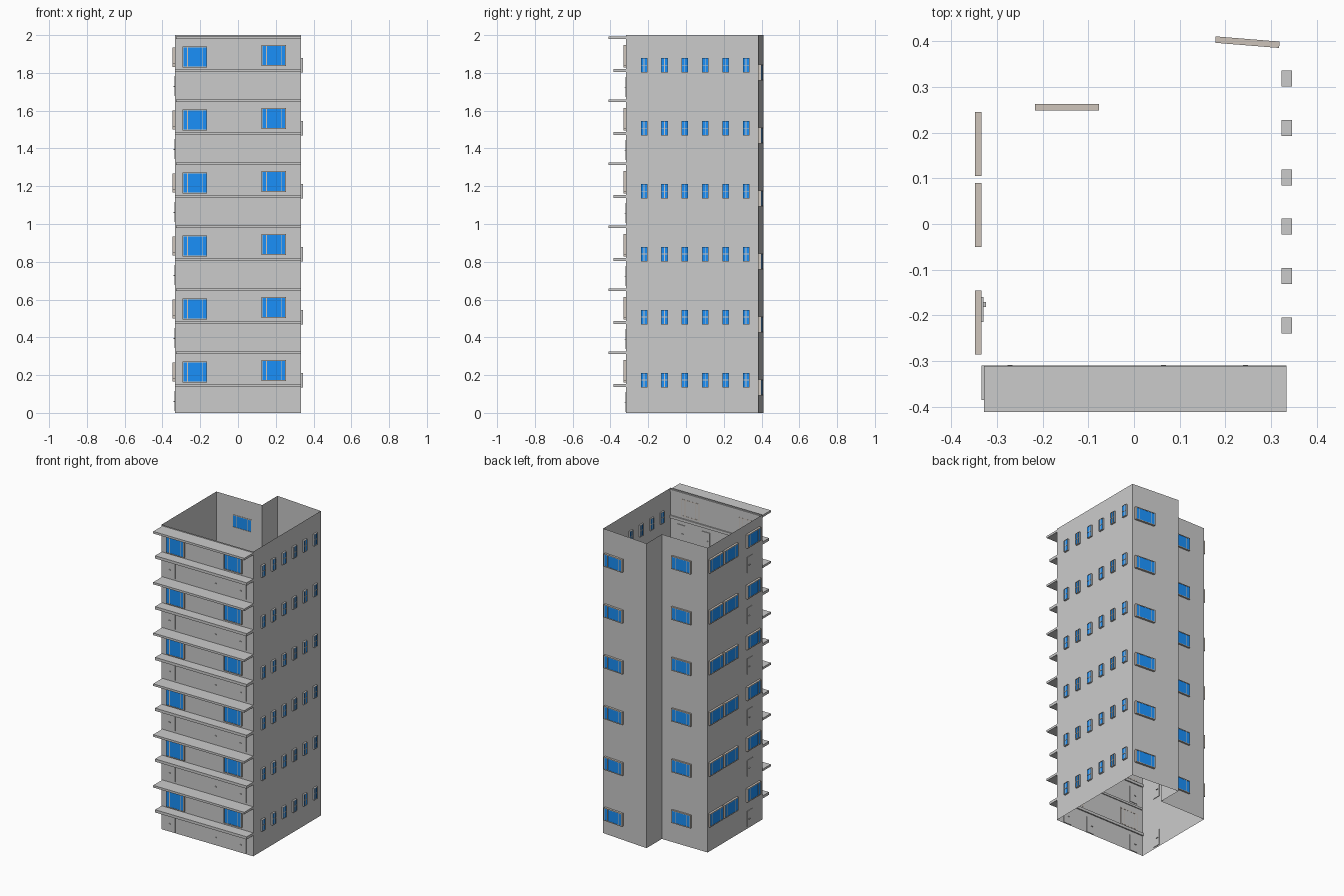
import bpy, bmesh, math
from mathutils import Matrix, Vector

if "Cube" in bpy.data.objects:
    bpy.data.objects.remove(bpy.data.objects["Cube"])

FLOORS, STEP, H = 6, 0.3335, 2.0


def material(name, rgb):
    m = bpy.data.materials.new(name)
    m.diffuse_color = (*rgb, 1)
    m.use_nodes = True
    m.node_tree.nodes["Principled BSDF"].inputs["Base Color"].default_value = m.diffuse_color
    return m


FRAME = material("frame_beige", (0.62, 0.56, 0.5))
GLASS = material("glass_blue", (0.01, 0.28, 0.95))


def add_object(name, bm, mats=(), repeat=True):
    bmesh.ops.recalc_face_normals(bm, faces=bm.faces)
    me = bpy.data.meshes.new(name)
    bm.to_mesh(me)
    bm.free()
    for m in mats:
        me.materials.append(m)
    ob = bpy.data.objects.new(name, me)
    bpy.context.collection.objects.link(ob)
    if repeat:  # one copy per storey
        arr = ob.modifiers.new("storeys", 'ARRAY')
        arr.count = FLOORS
        arr.use_relative_offset = False
        arr.use_constant_offset = True
        arr.constant_offset_displace = (0, 0, STEP)
    return ob


def box(bm, x, y, z, mat=0):
    size = Vector((x[1] - x[0], y[1] - y[0], z[1] - z[0]))
    mid = Vector((x[0] + x[1], y[0] + y[1], z[0] + z[1])) / 2
    r = bmesh.ops.create_cube(bm, size=1, matrix=Matrix.Translation(mid) @ Matrix.Diagonal((*size, 1)))
    for f in {f for v in r["verts"] for f in v.link_faces}:
        f.material_index = mat


def place(bm, pos, angle):
    bm.transform(Matrix.Translation((pos[0], pos[1], 0)) @ Matrix.Rotation(math.radians(angle), 4, 'Z'))


def window(name, pos, angle, w, z0, z1, bars=(-0.3, 0.3), cross=False, depth=0.014, rim=0.005, frame=FRAME):
    """Framed window; local -y points out of the wall, pos is the wall centre of the frame."""
    bm = bmesh.new()
    h, d = w / 2, depth / 2
    for s in (-1, 1):
        a, b = sorted((s * h, s * (h - rim)))
        box(bm, (a, b), (-d, d), (z0, z1))
    for a in (z0, z1 - rim):
        box(bm, (-h + rim, h - rim), (-d, d), (a, a + rim))
    t = 0.002
    for u in bars:
        box(bm, (u * w - t, u * w + t), (-d * .9, d * .9), (z0 + rim, z1 - rim))
    if cross:
        m = (z0 + z1) / 2
        box(bm, (-h + rim, h - rim), (-d * .9, d * .9), (m - t, m + t))
    box(bm, (-h + rim, h - rim), (-d * .7, d * .7), (z0 + rim, z1 - rim), 1)
    place(bm, pos, angle)
    return add_object(name, bm, (frame, GLASS))


def door(name, pos, angle, w, z0, z1):
    bm = bmesh.new()
    box(bm, (-w / 2, w / 2), (-0.003, 0.004), (z0, z1))
    zk = z0 + 0.05
    for y in ((-0.008, -0.003), (0.004, 0.009)):  # handles on both sides
        box(bm, (-w * .3, -w * .1), y, (zk - .002, zk + .002))
    place(bm, pos, angle)
    return add_object(name, bm)


# Outer walls: an open sheet following the stepped plan
plan = [(-.333, -.317), (.333, -.317), (.333, .383), (0, .41), (0, .251), (-.333, .251)]
bm = bmesh.new()
low = [bm.verts.new((x, y, 0)) for x, y in plan]
top = [bm.verts.new((x, y, H)) for x, y in plan]
for i in range(len(plan)):
    j = (i + 1) % len(plan)
    bm.faces.new((low[i], low[j], top[j], top[i]))
add_object("outer_walls", bm, repeat=False)

# Balcony floor and canopy slab of each storey
bm = bmesh.new()
box(bm, (-.333, .333), (-.385, -.309), (.136, .154))
add_object("balcony_slab", bm)
bm = bmesh.new()
box(bm, (-.328, .333), (-.411, -.311), (.311, .325))
add_object("canopy_slab", bm)

# Front windows
window("front_window_left", (-.228, -.323), 0, .13, .162, .272)
window("front_window_right", (.19, -.323), 0, .13, .168, .28)

# Left side windows
for i, (y, z) in enumerate([(.175, .165), (.02, .165), (-.215, .18)]):
    window(f"left_window_{i + 1}", (-.3405, y), -90, .14, z, z + .088)

# Back windows, one on the recessed wall and one on the slanted wall
window("back_window_left", (-.146, .2555), 180, .14, .13, .215)
slant = math.degrees(math.atan2(.027, .333))
window("back_window_right", (.248, .3975), 180 - slant, .14, .092, .177)

# Small cross-barred windows on the right side
PALE = material("frame_grey", (0.8, 0.8, 0.8))
for i in range(6):
    window(f"right_window_{i + 1}", (.334, -.222 + i * .108), 90, .035, .135, .212,
           bars=(0,), cross=True, depth=.022, rim=.002, frame=PALE)

# Doors
for i, x in enumerate((-.26, .075, .255)):
    door(f"front_door_{i + 1}", (x, -.317), 0, .055, .004, .11)
door("left_door", (-.333, -.187), -90, .055, .01, .115)
